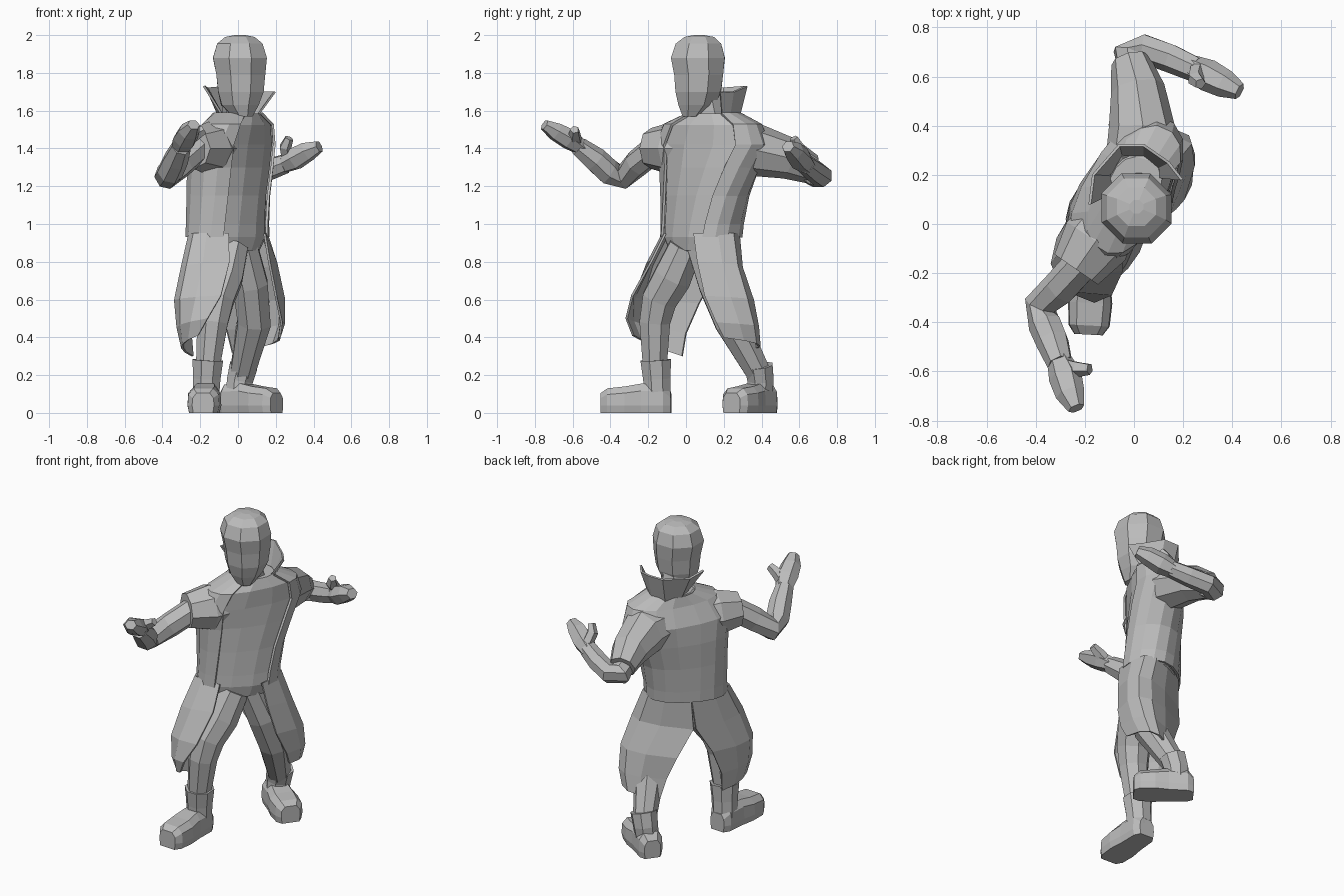
import bpy, bmesh, math
from mathutils import Vector

grey = bpy.data.materials.new("plain_grey")
grey.diffuse_color = (0.5, 0.5, 0.5, 1)


def finish(name, bm, thickness=0):
    bmesh.ops.recalc_face_normals(bm, faces=bm.faces)
    me = bpy.data.meshes.new(name)
    bm.to_mesh(me)
    bm.free()
    me.materials.append(grey)
    ob = bpy.data.objects.new(name, me)
    bpy.context.collection.objects.link(ob)
    if thickness:
        mod = ob.modifiers.new("thickness", "SOLIDIFY")
        mod.thickness = thickness
        mod.offset = 0
    return ob


def skin(name, rows, closed=True, thickness=0):
    """Bridge rows of points; closed rows become a capped tube."""
    bm = bmesh.new()
    vs = [[bm.verts.new(p) for p in row] for row in rows]
    n = len(rows[0])
    for a, b in zip(vs, vs[1:]):
        for i in range(n if closed else n - 1):
            j = (i + 1) % n
            bm.faces.new((a[i], a[j], b[j], b[i]))
    if closed:
        bm.faces.new(vs[0])
        bm.faces.new(vs[-1])
    return finish(name, bm, thickness)


def oval(cx, cy, z, a, b, deg, angles, power=0.85, grow=0.0):
    """Boxy oval at height z; a runs along heading deg, b across it."""
    t = math.radians(deg)
    s, f = Vector((math.cos(t), math.sin(t), 0)), Vector((math.sin(t), -math.cos(t), 0))
    out = []
    for q in angles:
        c, d = math.cos(q), math.sin(q)
        u = math.copysign(abs(c) ** power, c) * (a + grow)
        v = math.copysign(abs(d) ** power, d) * (b + grow)
        out.append(Vector((cx, cy, z)) + s * u + f * v)
    return out


def tube(name, pts, n=7, flat=1.0):
    """Tube through (x, y, z, radius) points, optionally flattened."""
    P = [Vector(p[:3]) for p in pts]
    rows = []
    # One reference direction for the whole tube keeps it from twisting
    steep = abs((P[-1] - P[0]).normalized().z) > 0.7
    ref = Vector((0.92, -0.38, 0)) if steep else Vector((0, 0, 1))
    for i, p in enumerate(P):
        d = (P[min(i + 1, len(P) - 1)] - P[max(i - 1, 0)]).normalized()
        side = d.cross(ref).normalized()
        up = side.cross(d)
        r = pts[i][3]
        rows.append([p + side * r * math.cos(k * math.tau / n) + up * r * flat * math.sin(k * math.tau / n)
                     for k in range(n)])
    return skin(name, rows)


# Torso and the open coat body that covers it
body = [(0, .15, 1.585, .13, .11, 62), (0, .14, 1.525, .27, .13, 62), (-.03, .14, 1.42, .32, .155, 60),
        (-.04, .125, 1.3, .28, .16, 55), (-.05, .1, 1.15, .245, .16, 50),
        (-.055, .085, 1.0, .23, .16, 45), (-.055, .08, .93, .23, .16, 43)]
around = [k * math.tau / 14 for k in range(14)]
hips = [(-.04, .06, .86, .18, .12, 43)]
skin("torso", [oval(*r, around, grow=-.006) for r in body + hips])
gap = math.radians(38)
wrap = [math.pi / 2 + gap + k * (math.tau - 2 * gap) / 13 for k in range(14)]
skin("coat_body", [oval(*r, wrap, grow=.006) for r in body], False, .014)

# Coat tails: front edge, outer point, back edge and heights for each row
right_tail = [((-.05, -.11), (-.25, -.07), (-.17, .19), .95, .95), ((-.045, -.185), (-.29, -.15), (-.185, .165), .8, .75),
              ((-.09, -.285), (-.325, -.2), (-.235, .07), .62, .58), ((-.16, -.315), (-.315, -.2), (-.25, .0), .5, .42),
              ((-.21, -.28), (-.295, -.17), (-.24, -.02), .41, .3)]
left_tail = [((.14, .04), (.1, .27), (-.17, .19), .95, .95), ((.165, .06), (.16, .29), (-.18, .18), .8, .75),
             ((.2, .1), (.205, .345), (-.12, .26), .62, .58), ((.23, .16), (.195, .375), (-.06, .28), .48, .44),
             ((.22, .2), (.165, .385), (-.03, .3), .4, .32)]
for name, rows in (("coat_tail_right", right_tail), ("coat_tail_left", left_tail)):
    grid = []
    for f, o, b, z0, z1 in rows:
        row = []
        for k in range(6):
            t = k / 5
            wf, wo, wb = (1 - t) * (1 - 2 * t), 4 * t * (1 - t), t * (2 * t - 1)
            row.append((f[0] * wf + o[0] * wo + b[0] * wb, f[1] * wf + o[1] * wo + b[1] * wb, z0 + (z1 - z0) * t))
        grid.append(row)
    skin(name, grid, False, .012)

# Standing collar
low = [(-.08, .13, 1.57), (-.1, .2, 1.57), (-.05, .28, 1.57), (.04, .28, 1.57), (.1, .23, 1.57), (.1, .19, 1.57)]
high = [(-.18, .08, 1.73), (-.165, .2, 1.72), (-.06, .32, 1.73), (.04, .32, 1.73), (.14, .25, 1.7), (.195, .18, 1.7)]
skin("collar", [low, high], False, .012)

# Head and neck
eight = [math.radians(22.5 + 45 * k) for k in range(8)]
head = [(.025, .035, 1.57, .05, .06, 45), (.01, .06, 1.63, .1, .112, 45), (.015, .065, 1.7, .128, .132, 45),
        (.015, .067, 1.79, .14, .14, 45), (.01, .063, 1.88, .152, .156, 45), (.01, .066, 1.955, .13, .13, 45),
        (.01, .07, 1.99, .085, .085, 45), (.01, .07, 2.0, .03, .03, 45)]
skin("head", [oval(*r, eight, power=1) for r in head])
tube("neck", [(0, .14, 1.53, .085), (0, .11, 1.68, .08)])

# Arms
tube("sleeve_left", [(.0, .22, 1.4, .12), (.035, .38, 1.39, .138), (.015, .55, 1.345, .11), (-.015, .665, 1.29, .08)], 8)
tube("arm_left", [(.0, .6, 1.3, .06), (-.02, .69, 1.26, .07), (.04, .715, 1.255, .062), (.15, .675, 1.285, .06),
                  (.25, .63, 1.32, .053)])
tube("hand_left", [(.23, .64, 1.31, .05), (.3, .605, 1.345, .066), (.37, .57, 1.385, .058), (.43, .54, 1.41, .035)], 6, .95)
tube("thumb_left", [(.26, .63, 1.35, .035), (.25, .59, 1.41, .034), (.27, .57, 1.455, .024)], 5)
tube("sleeve_right", [(-.06, .08, 1.4, .11), (-.155, -.07, 1.4, .142), (-.235, -.185, 1.4, .108)], 8)
tube("arm_right", [(-.2, -.15, 1.41, .075), (-.3, -.26, 1.32, .074), (-.38, -.33, 1.25, .068),
                   (-.36, -.41, 1.275, .07), (-.33, -.48, 1.34, .068), (-.3, -.57, 1.41, .053)])
tube("hand_right", [(-.305, -.55, 1.4, .05), (-.28, -.62, 1.45, .068), (-.26, -.69, 1.49, .06),
                    (-.235, -.75, 1.525, .035)], 6, .85)
tube("thumb_right", [(-.28, -.58, 1.43, .035), (-.23, -.59, 1.47, .034), (-.18, -.59, 1.5, .024)], 5)

# Legs and boot shafts
tube("leg_right", [(-.035, .0, .88, .095), (-.075, -.07, .72, .108), (-.115, -.14, .6, .1), (-.135, -.165, .48, .088),
                   (-.16, -.165, .24, .068)], 8)
tube("leg_left", [(.02, .09, .88, .09), (.065, .16, .68, .1), (.085, .24, .48, .095), (.02, .39, .2, .068)], 8)
tube("boot_shaft_right", [(-.16, -.16, .28, .088), (-.165, -.155, .18, .078), (-.17, -.15, .08, .075)], 8)
tube("boot_shaft_left", [(.03, .385, .25, .08), (.01, .395, .17, .075), (.0, .39, .08, .07)], 8)


# Feet: cross-sections from heel to toe
def foot(name, heel, toe):
    h, t = Vector((*heel, 0)), Vector((*toe, 0))
    side = (t - h).normalized().cross(Vector((0, 0, 1)))
    rows = []
    for k, w, top in ((0, .05, .11), (.1, .073, .15), (.42, .078, .155), (.65, .09, .14), (.9, .084, .13), (1, .058, .105)):
        p = h.lerp(t, k)
        rows.append([p + side * w * u + Vector((0, 0, z)) for u, z in
                     ((-.9, 0), (-1, .04), (-.95, top * .75), (-.6, top), (.6, top), (.95, top * .75), (1, .04), (.9, 0))])
    return skin(name, rows)


foot("foot_right", (-.165, -.08), (-.185, -.45))
foot("foot_left", (-.075, .445), (.205, .24))
